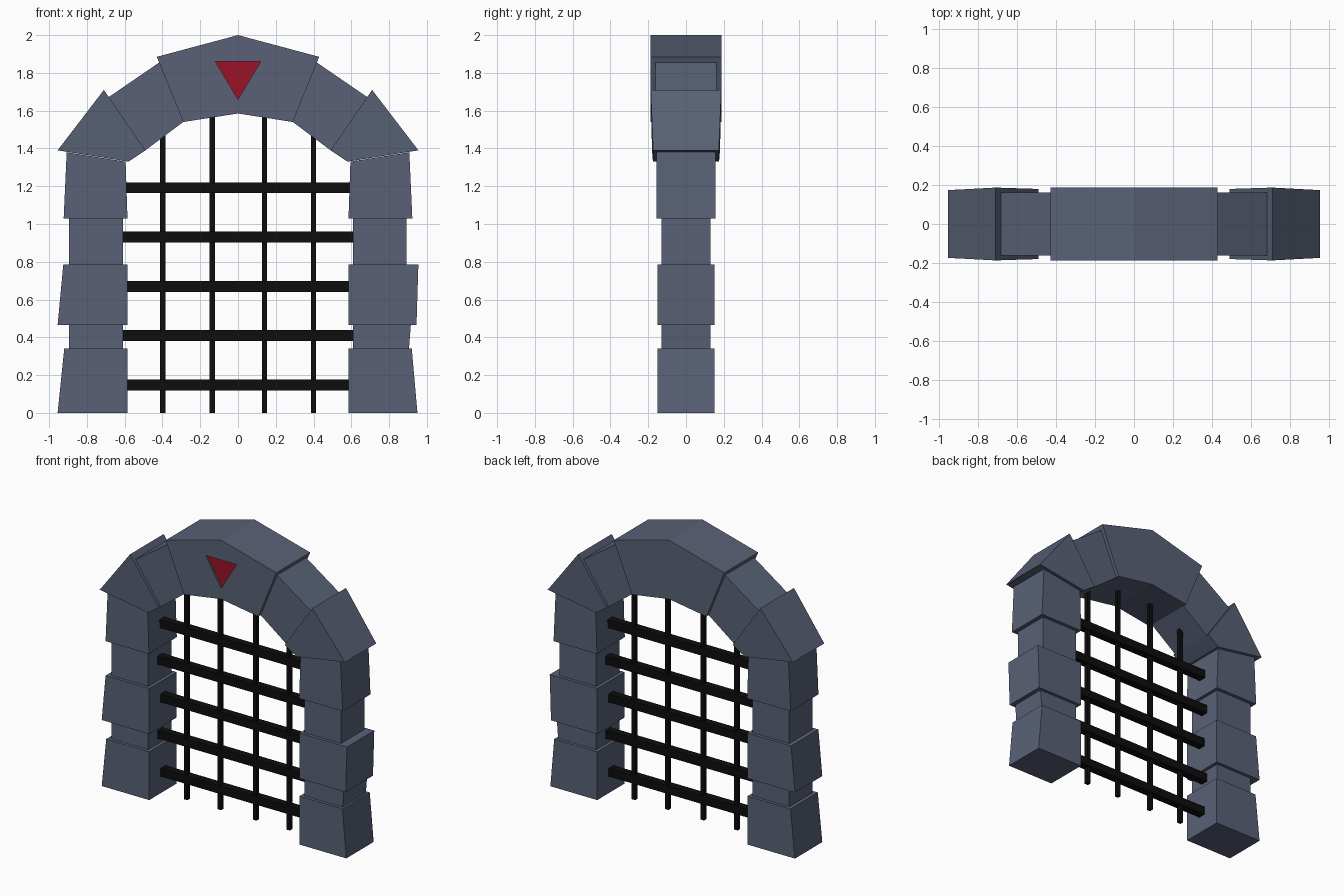
import bpy, bmesh

if "Cube" in bpy.data.objects:
    bpy.data.objects.remove(bpy.data.objects["Cube"])


def material(name, rgb):
    m = bpy.data.materials.new(name)
    m.diffuse_color = (*rgb, 1)
    m.use_nodes = True
    m.node_tree.nodes["Principled BSDF"].inputs["Base Color"].default_value = m.diffuse_color
    return m


STONE = material("slate_stone", (0.10, 0.12, 0.18))
IRON = material("dark_iron", (0.004, 0.004, 0.004))
RED = material("red_gem", (0.32, 0.006, 0.02))


def prism(name, profile, depths, mat, y=0.0):
    """Extrude an xz outline along y; depths is one half depth, or one per corner."""
    if not isinstance(depths, (list, tuple)):
        depths = [depths] * len(profile)
    bm = bmesh.new()
    front = [bm.verts.new((x, y - d, z)) for (x, z), d in zip(profile, depths)]
    back = [bm.verts.new((x, y + d, z)) for (x, z), d in zip(profile, depths)]
    n = len(profile)
    bm.faces.new(front)
    bm.faces.new(back[::-1])
    for i in range(n):
        j = (i + 1) % n
        bm.faces.new((front[j], front[i], back[i], back[j]))
    bmesh.ops.recalc_face_normals(bm, faces=bm.faces)
    me = bpy.data.meshes.new(name)
    bm.to_mesh(me)
    bm.free()
    me.materials.append(mat)
    ob = bpy.data.objects.new(name, me)
    bpy.context.collection.objects.link(ob)
    return ob


def bar(name, x0, x1, z0, z1, half_depth):
    prism(name, [(x0, z0), (x1, z0), (x1, z1), (x0, z1)], half_depth, IRON)


# Pillar stones: z bottom, z top, inner x, (left outer bottom, top), (right outer bottom, top), half depth
pillar = [
    (0.00, 0.34, 0.585, (0.955, 0.92), (0.95, 0.92), 0.152),
    (0.34, 0.465, 0.608, (0.895, 0.895), (0.905, 0.915), 0.13),
    (0.465, 0.785, 0.585, (0.955, 0.925), (0.945, 0.955), 0.152),
    (0.785, 1.03, 0.608, (0.895, 0.895), (0.893, 0.893), 0.13),
]
for i, (z0, z1, inner, left, right, d) in enumerate(pillar, 1):
    for side, s, (ob, ot) in (("left", -1, left), ("right", 1, right)):
        prism(f"pillar_stone_{side}_{i}",
              [(s * inner, z0), (s * ob, z0), (s * ot, z1), (s * inner, z1)], d, STONE)

# Sloped pillar caps and curved arch stones, mirrored
for side, s in (("left", -1), ("right", 1)):
    def outline(pts):
        return [(s * x, z) for x, z in pts]
    prism(f"pillar_cap_{side}",
          outline([(0.585, 1.03), (0.923, 1.03), (0.907, 1.38), (0.595, 1.33)]), 0.155, STONE)
    prism(f"arch_spring_stone_{side}",
          outline([(0.58, 1.33), (0.955, 1.39), (0.71, 1.71), (0.49, 1.39)]),
          [0.175, 0.174, 0.187, 0.18], STONE)
    prism(f"arch_shoulder_stone_{side}",
          outline([(0.49, 1.39), (0.69, 1.668), (0.41, 1.86), (0.29, 1.54)]), 0.162, STONE)

# Keystone with a shallow triangular recess on the front
keystone = prism("keystone", [(-0.43, 1.885), (0, 2.0), (0.43, 1.885),
                              (0.29, 1.54), (0, 1.585), (-0.29, 1.54)], 0.188, STONE)
triangle = [(-0.12, 1.86), (0.12, 1.86), (0, 1.66)]
cutter = prism("recess_cutter", triangle, 0.05, STONE, y=-0.218)
cutter.hide_render = True
cutter.hide_set(True)
cut = keystone.modifiers.new("recess", "BOOLEAN")
cut.operation = "DIFFERENCE"
cut.solver = "EXACT"
cut.object = cutter

# Red inlay set slightly below the keystone face
prism("red_inlay", triangle, 0.008, RED, y=-0.168)

# Portcullis bars
for i, x in enumerate((-0.398, -0.136, 0.14, 0.4), 1):
    bar(f"vertical_bar_{i}", x - 0.014, x + 0.014, 0, 1.61 if abs(x) < 0.2 else 1.52, 0.014)
for i in range(5):
    z = 0.148 + 0.261 * i
    bar(f"horizontal_bar_{i + 1}", -0.61, 0.61, z - 0.029, z + 0.029, 0.027)
